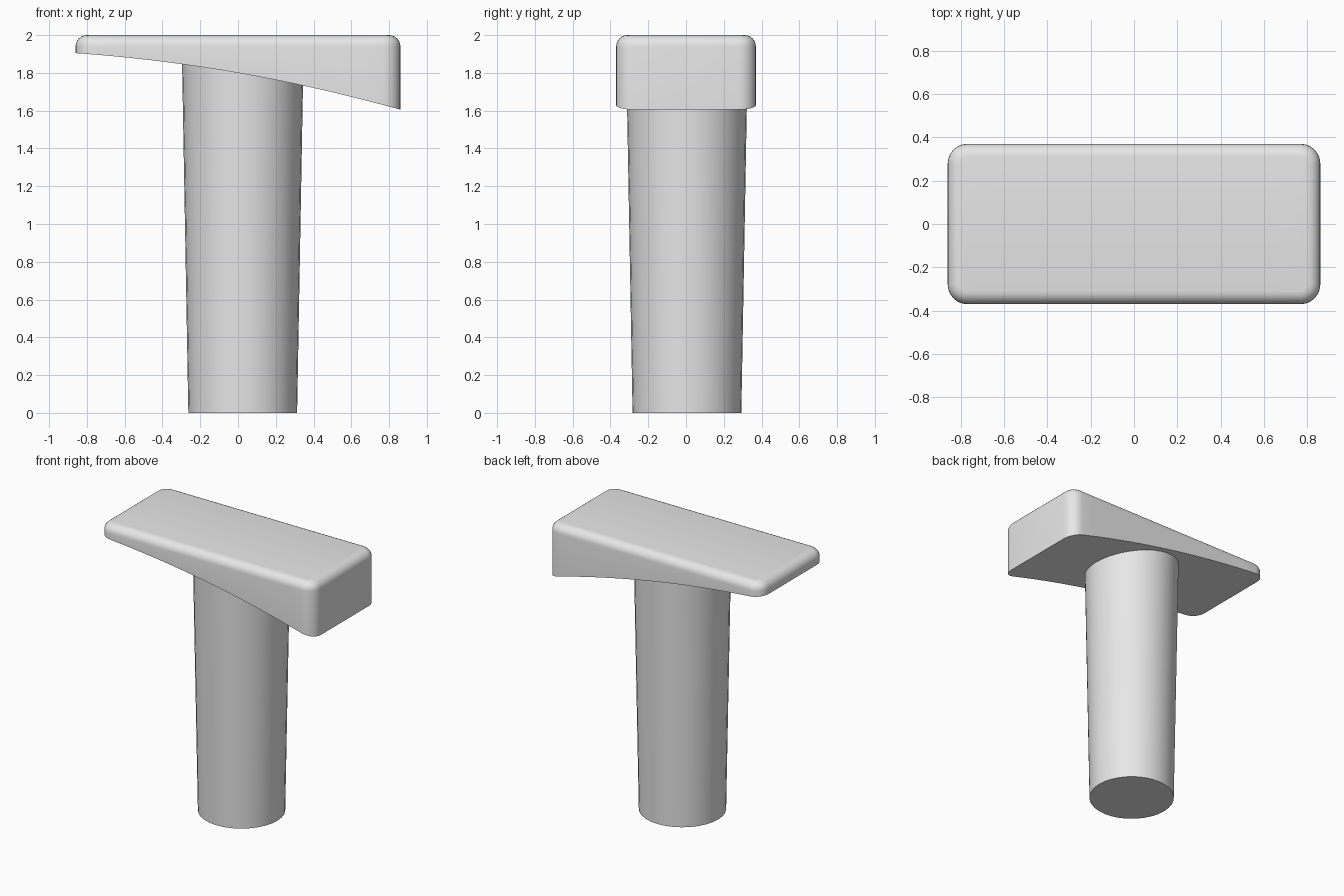
import bpy
import bmesh
from mathutils import Matrix, Vector

default_cube = bpy.data.objects.get("Cube")
if default_cube:
    bpy.data.objects.remove(default_cube, do_unlink=True)

grey = bpy.data.materials.new("plain_grey")
grey.use_nodes = True
grey.diffuse_color = (0.8, 0.8, 0.8, 1)
grey.node_tree.nodes["Principled BSDF"].inputs["Base Color"].default_value = (0.8, 0.8, 0.8, 1)

LENGTH, WIDTH, TOP, LOW = 1.72, 0.74, 2.0, 1.6


def finish(bm, name):
    """Turn a bmesh into a smooth-shaded object with crisp edges."""
    bmesh.ops.recalc_face_normals(bm, faces=bm.faces)
    mesh = bpy.data.meshes.new(name)
    bm.to_mesh(mesh)
    bm.free()
    mesh.materials.append(grey)
    obj = bpy.data.objects.new(name, mesh)
    bpy.context.collection.objects.link(obj)
    bpy.ops.object.select_all(action='DESELECT')
    obj.select_set(True)
    bpy.context.view_layer.objects.active = obj
    bpy.ops.object.shade_smooth_by_angle(angle=0.6)
    return obj


def underside(x):
    """Height of the curved underside of the head."""
    return 1.80 - 0.174 * x - 0.061 * x * x


def round_edges(bm, edges, radius):
    bmesh.ops.bevel(bm, geom=edges, offset=radius, segments=6, profile=0.5,
                    affect='EDGES', clamp_overlap=False)


# Head: block with rounded corners and top rim
bm = bmesh.new()
bmesh.ops.create_cube(bm, size=1, matrix=Matrix.Translation((0, 0, (TOP + LOW) / 2))
                      @ Matrix.Diagonal((LENGTH, WIDTH, TOP - LOW, 1)))
round_edges(bm, [e for e in bm.edges if abs(e.verts[0].co.z - e.verts[1].co.z) > 0.1], 0.09)
round_edges(bm, [e for e in bm.edges if all(v.co.z > TOP - 0.001 for v in e.verts)], 0.06)

# Head: slice along its length, then lift the bottom onto the curve
slices = 16
for i in range(slices + 1):
    x = -0.77 + 1.54 * i / slices
    bmesh.ops.bisect_plane(bm, geom=bm.verts[:] + bm.edges[:] + bm.faces[:], dist=0.0001,
                           plane_co=Vector((x, 0, 0)), plane_no=Vector((1, 0, 0)))
for v in bm.verts:
    if v.co.z < LOW + 0.001:
        v.co.z = underside(v.co.x)
finish(bm, "head")

# Shaft: tapered round post running up into the head
bm = bmesh.new()
height = 1.9
bmesh.ops.create_cone(bm, cap_ends=True, segments=32, radius1=0.288, radius2=0.322,
                      depth=height, matrix=Matrix.Translation((0.025, 0.005, height / 2)))
finish(bm, "shaft")
